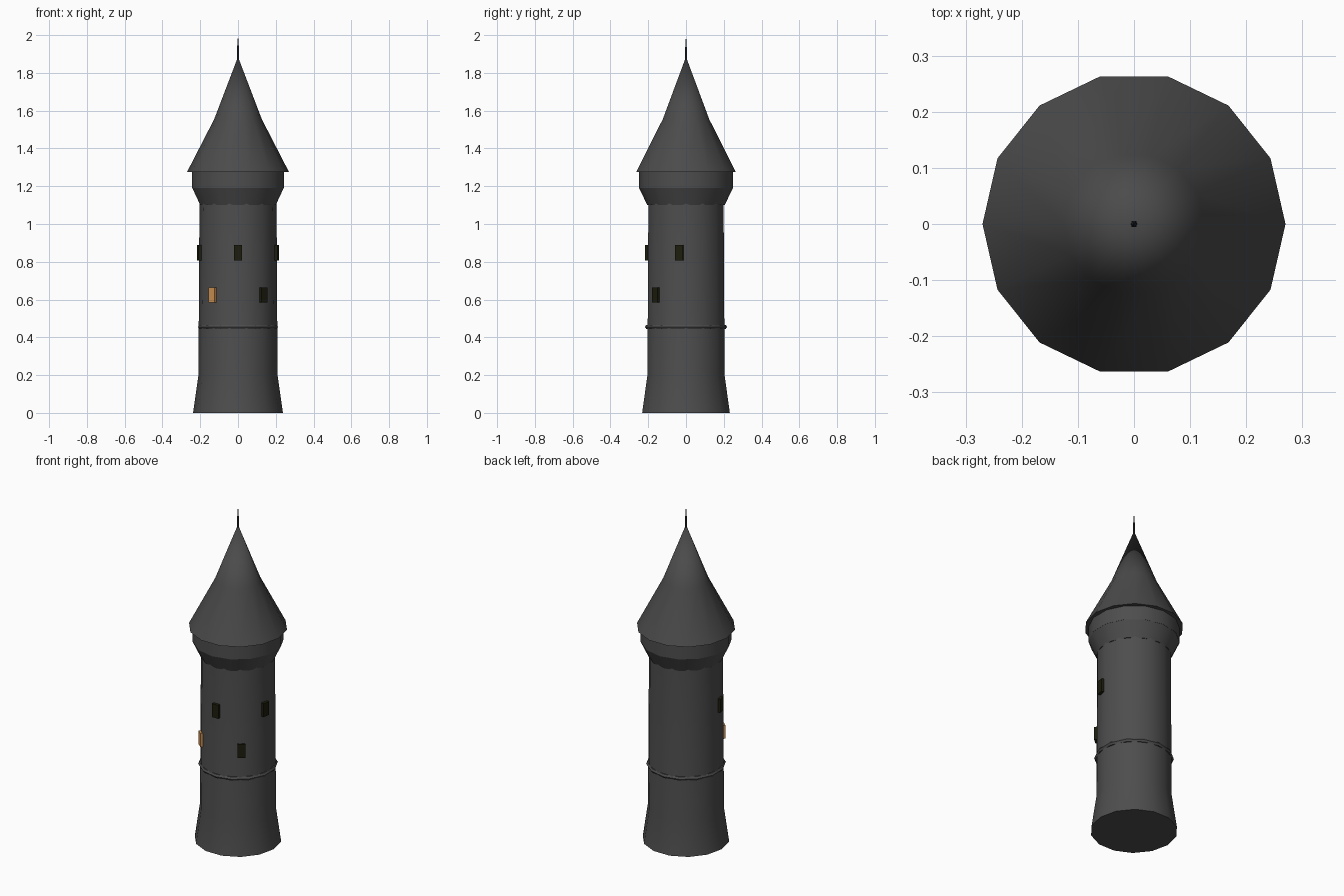
import bpy, bmesh, math
from mathutils import Matrix

if "Cube" in bpy.data.objects:
    bpy.data.objects.remove(bpy.data.objects["Cube"])

SIDES = 14


def material(name, rgb):
    m = bpy.data.materials.new(name)
    m.diffuse_color = (*rgb, 1.0)
    m.use_nodes = True
    m.node_tree.nodes["Principled BSDF"].inputs["Base Color"].default_value = m.diffuse_color
    return m


stone = material("dark_stone", (0.075, 0.075, 0.075))
slate = material("roof_slate", (0.07, 0.07, 0.07))
iron = material("iron", (0.03, 0.03, 0.03))
dark_glass = material("dark_glass", (0.012, 0.012, 0.004))
lit_glass = material("lit_glass", (0.65, 0.30, 0.09))


def finish(name, bm, mat, smooth=True):
    bmesh.ops.recalc_face_normals(bm, faces=bm.faces)
    me = bpy.data.meshes.new(name)
    bm.to_mesh(me)
    bm.free()
    me.materials.append(mat)
    ob = bpy.data.objects.new(name, me)
    bpy.context.collection.objects.link(ob)
    if smooth:
        bpy.ops.object.select_all(action='DESELECT')
        ob.select_set(True)
        bpy.context.view_layer.objects.active = ob
        bpy.ops.object.shade_smooth_by_angle(angle=math.radians(30))
    return ob


def lathe(name, profile, mat, start=0.0, sides=SIDES, loop=False):
    """Turn a (radius, z) profile; open profiles are capped at both ends."""
    bm = bmesh.new()
    rings = []
    for r, z in profile:
        if r == 0:
            rings.append([bm.verts.new((0, 0, z))] * sides)
            continue
        angles = [start + math.tau * i / sides for i in range(sides)]
        rings.append([bm.verts.new((r * math.cos(a), r * math.sin(a), z)) for a in angles])
    pairs = list(zip(rings, rings[1:]))
    if loop:
        pairs.append((rings[-1], rings[0]))
    for low, high in pairs:
        for i in range(sides):
            j = (i + 1) % sides
            corners = [low[i], low[j], high[j], high[i]]
            bm.faces.new(list(dict.fromkeys(corners)))
    if not loop:
        for ring in (rings[0], rings[-1]):
            if ring[0] is not ring[1]:
                bm.faces.new(ring)
    return finish(name, bm, mat)


quarter = math.pi / 2  # turned so a corner points along y

# Tower shaft with flared foot
lathe("tower_shaft", [(0.238, 0), (0.2095, 0.2), (0.204, 1.12)], stone)

# Rounded string course
band = [(0.204 + 0.013 * math.cos(a), 0.455 + 0.013 * math.sin(a))
        for a in (math.tau * i / 6 for i in range(6))]
lathe("string_course", band, stone, quarter, loop=True)

# Flared corbel and drum under the roof
lathe("corbel", [(0.205, 1.10), (0.248, 1.19)], stone, quarter)
lathe("drum", [(0.249, 1.19), (0.249, 1.275)], stone, quarter)

# Two-slope roof and finial
lathe("roof", [(0.27, 1.275), (0.126, 1.555), (0, 1.885)], slate)
lathe("finial", [(0.007, 1.85), (0.005, 1.93), (0, 2.0)], iron, sides=6)

# Windows spaced around the front half, alternating in height
for i in range(-2, 3):
    z = 0.847 if i % 2 == 0 else 0.624
    bm = bmesh.new()
    bmesh.ops.create_cube(bm, size=1, matrix=(
        Matrix.Rotation(0.7 * i, 4, 'Z')
        @ Matrix.Translation((0, -0.207, z))
        @ Matrix.Diagonal((0.042, 0.019, 0.081, 1))))
    finish(f"window_{i + 3}", bm, lit_glass if i == -1 else dark_glass, smooth=False)
